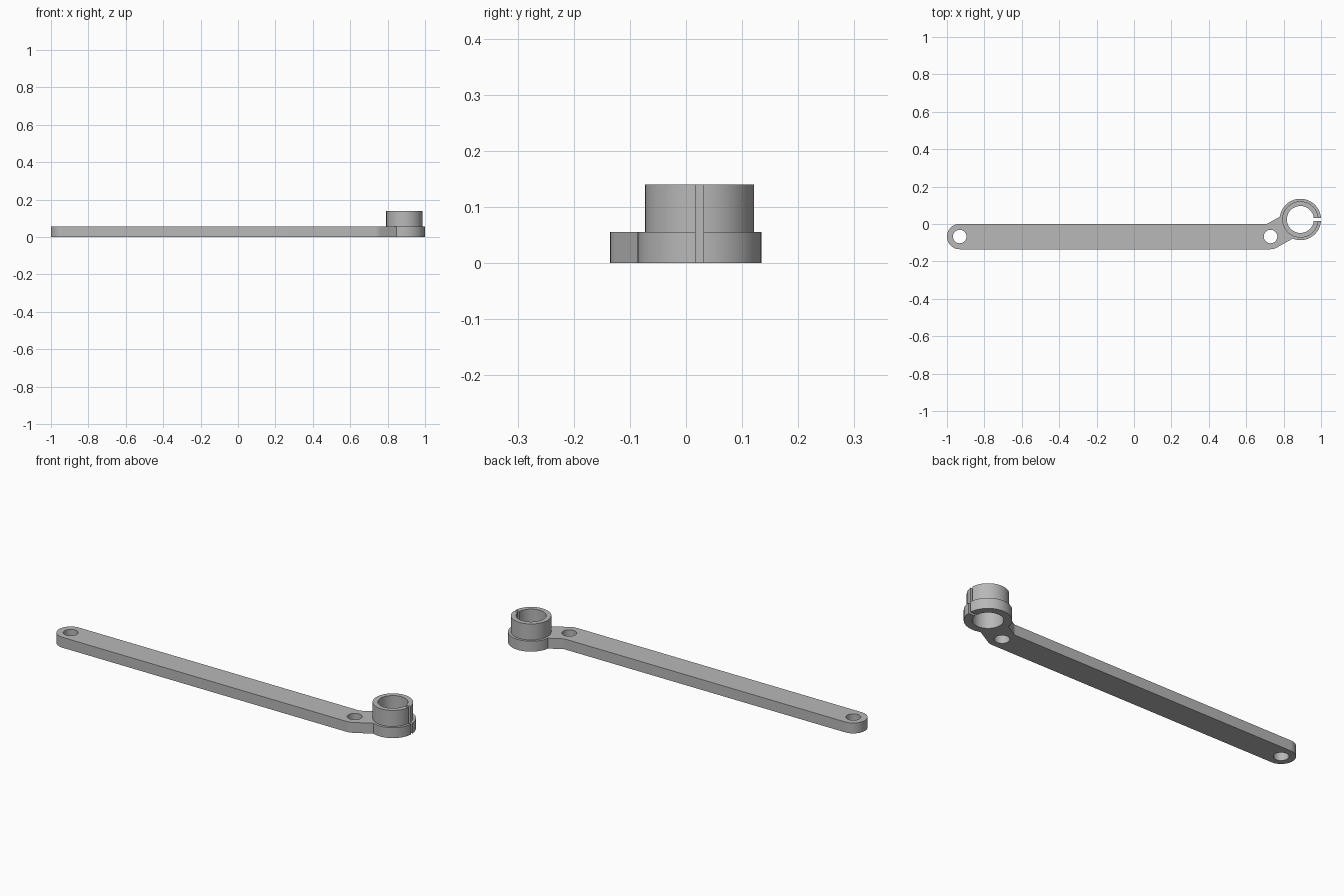
import bpy, bmesh
from math import sin, cos, asin, radians, degrees
from mathutils import Vector

cube = bpy.data.objects.get("Cube")
if cube:
    bpy.data.objects.remove(cube, do_unlink=True)

# Main dimensions
ARM_R, HOLE_R = 0.068, 0.036
RING_R, COLLAR_R, BORE_R = 0.1105, 0.097, 0.072
BASE_H, TOTAL_H = 0.055, 0.14
FAR = Vector((-0.932, -0.067))
NEAR = Vector((0.73, -0.067))
RING = Vector((0.8895, 0.0242))
NECK = 30

grey = bpy.data.materials.new("grey plastic")
grey.use_nodes = True
grey.diffuse_color = (0.48, 0.48, 0.48, 1)
grey.node_tree.nodes["Principled BSDF"].inputs["Base Color"].default_value = (0.48, 0.48, 0.48, 1)


def arc(centre, r, start, end, steps):
    angles = [radians(start + (end - start) * i / steps) for i in range(steps + 1)]
    return [centre + Vector((cos(a), sin(a))) * r for a in angles]


def prism(name, points, z0, z1):
    """Extrude a flat outline between two heights."""
    bm = bmesh.new()
    face = bm.faces.new([bm.verts.new((p.x, p.y, z0)) for p in points])
    top = bmesh.ops.extrude_face_region(bm, geom=[face])["geom"]
    verts = [v for v in top if isinstance(v, bmesh.types.BMVert)]
    bmesh.ops.translate(bm, verts=verts, vec=(0, 0, z1 - z0))
    bmesh.ops.recalc_face_normals(bm, faces=bm.faces)
    mesh = bpy.data.meshes.new(name)
    bm.to_mesh(mesh)
    bm.free()
    mesh.materials.append(grey)
    obj = bpy.data.objects.new(name, mesh)
    bpy.context.collection.objects.link(obj)
    return obj


def disc(name, centre, r, z0, z1):
    return prism(name, arc(centre, r, 0, 360, 64)[:-1], z0, z1)


def combine(target, tool, operation):
    """Apply a boolean and remove the tool."""
    bpy.context.view_layer.objects.active = target
    mod = target.modifiers.new(tool.name, "BOOLEAN")
    mod.operation, mod.object, mod.solver = operation, tool, "EXACT"
    bpy.ops.object.modifier_apply(modifier=mod.name)
    bpy.data.objects.remove(tool, do_unlink=True)


# Arm with rounded far end, angled neck and ring base as one outline
spread = degrees(asin(ARM_R / RING_R))
outline = arc(FAR, ARM_R, 90, 270, 32)
outline += arc(NEAR, ARM_R, 270, 270 + NECK, 6)
outline += arc(RING, RING_R, NECK - 180 + spread, NECK + 180 - spread, 56)
corner = radians(90 + NECK / 2)
outline.append(NEAR + Vector((cos(corner), sin(corner))) * ARM_R / cos(radians(NECK / 2)))
arm = prism("clamp_arm", outline, 0, BASE_H)

# Raised collar on the ring
combine(arm, disc("collar", RING, COLLAR_R, BASE_H / 2, TOTAL_H), "UNION")

# Screw holes, bore and the split in the ring
for centre, r in ((FAR, HOLE_R), (NEAR, HOLE_R), (RING, BORE_R)):
    combine(arm, disc("hole", centre, r, -0.1, 0.3), "DIFFERENCE")
half = Vector((0, 0.007))
out = Vector((0.2, 0))
split = prism("split", [RING - half, RING - half + out, RING + half + out, RING + half], -0.1, 0.3)
combine(arm, split, "DIFFERENCE")

# Smooth walls, sharp rims
bpy.ops.object.select_all(action="DESELECT")
arm.select_set(True)
bpy.context.view_layer.objects.active = arm
bpy.ops.object.shade_smooth_by_angle(angle=radians(25))
